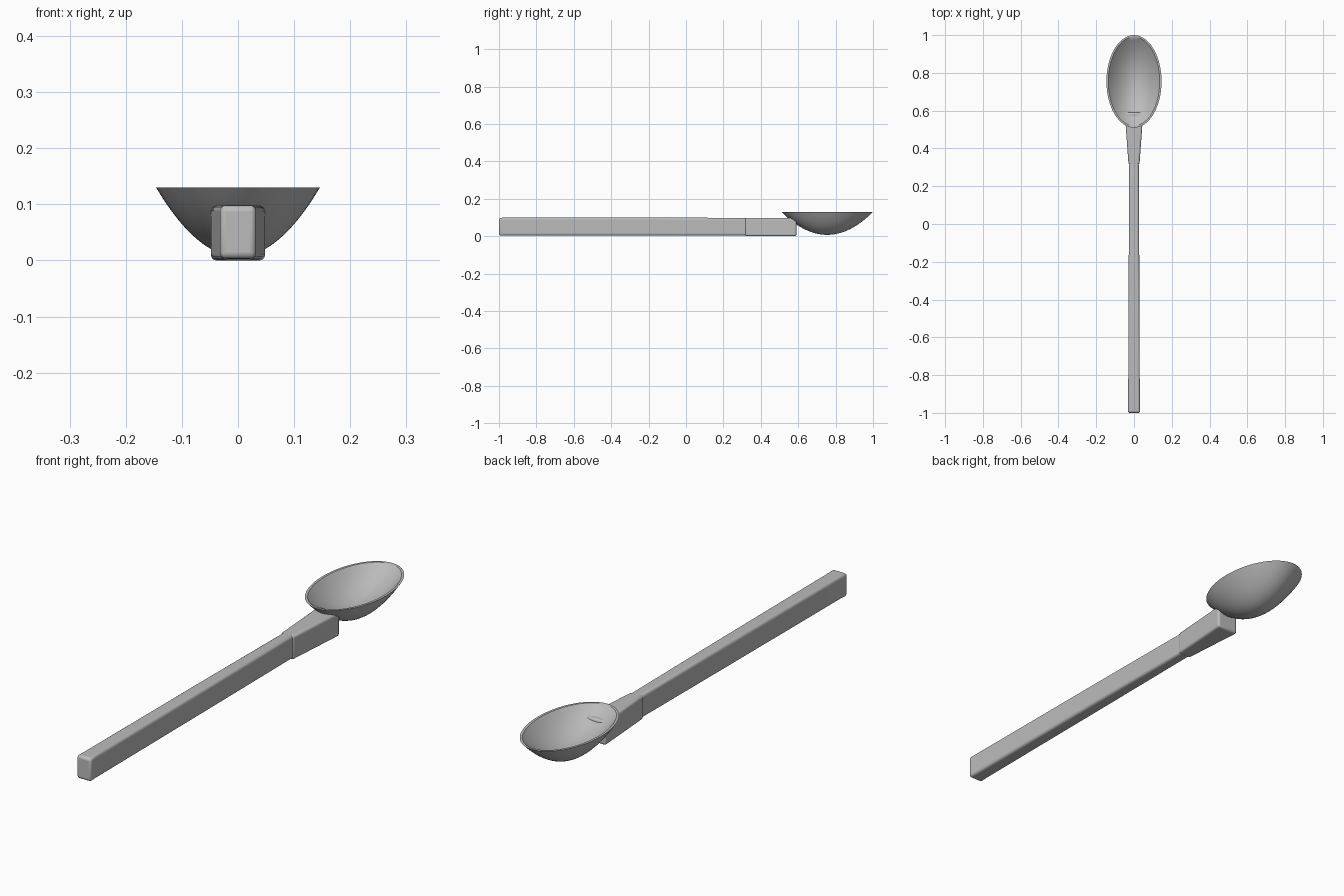
import bpy
import bmesh
import math

cube = bpy.data.objects.get("Cube")
if cube:
    bpy.data.objects.remove(cube, do_unlink=True)

GREY = (0.5, 0.5, 0.5, 1.0)
metal = bpy.data.materials.new("plain_grey")
metal.use_nodes = True
metal.diffuse_color = GREY
metal.node_tree.nodes["Principled BSDF"].inputs["Base Color"].default_value = GREY


def finish(name, bm, bevel=0.0):
    """Turn a bmesh into a shaded object, optionally with rounded edges."""
    bmesh.ops.recalc_face_normals(bm, faces=bm.faces)
    mesh = bpy.data.meshes.new(name)
    bm.to_mesh(mesh)
    bm.free()
    mesh.materials.append(metal)
    obj = bpy.data.objects.new(name, mesh)
    bpy.context.collection.objects.link(obj)
    if bevel:
        mod = obj.modifiers.new("rounded_edges", "BEVEL")
        mod.width = bevel
        mod.segments = 4
        mod.limit_method = "ANGLE"
        mod.angle_limit = math.radians(40)
    bpy.ops.object.select_all(action="DESELECT")
    obj.select_set(True)
    bpy.context.view_layer.objects.active = obj
    bpy.ops.object.shade_smooth_by_angle(angle=math.radians(35))
    return obj


def loft(name, sections, bevel):
    """Bar along y from rectangular sections (y, half width, bottom, top)."""
    bm = bmesh.new()
    rings = [[bm.verts.new(p) for p in
              ((-w, y, lo), (w, y, lo), (w, y, hi), (-w, y, hi))]
             for y, w, lo, hi in sections]
    for a, b in zip(rings, rings[1:]):
        for i in range(4):
            j = (i + 1) % 4
            bm.faces.new((a[i], a[j], b[j], b[i]))
    bm.faces.new(rings[0])
    bm.faces.new(rings[-1])
    return finish(name, bm, bevel)


# Long handle, slightly thicker towards its free end
loft("handle", [(-1.0, 0.033, 0.003, 0.098), (-0.96, 0.031, 0.003, 0.099),
                (-0.2, 0.028, 0.003, 0.099), (0.34, 0.025, 0.003, 0.098)], 0.011)

# Flared neck joining the handle to the bowl
loft("neck", [(0.315, 0.029, 0.0, 0.098), (0.59, 0.049, 0.0, 0.098)], 0.01)

# Oval bowl: outer shell, flat rim and shallower inner hollow
CENTRE_Y, HALF_W, HALF_L, RIM_Z = 0.755, 0.146, 0.245, 0.13
SIDES, STEPS = 64, 14


def bowl_rings(bm, inset, bottom):
    """Parabolic oval cup, returned as rings from the rim downwards."""
    rings = []
    for k in range(STEPS, 0, -1):
        r = k / STEPS
        z = bottom + (RIM_Z - bottom) * r * r
        ring = []
        for i in range(SIDES):
            a = math.tau * i / SIDES
            ring.append(bm.verts.new(((HALF_W - inset) * r * math.cos(a),
                                      CENTRE_Y + (HALF_L - inset) * r * math.sin(a), z)))
        rings.append(ring)
    return rings, bm.verts.new((0, CENTRE_Y, bottom))


bm = bmesh.new()
outer, outer_tip = bowl_rings(bm, 0.0, 0.007)
inner, inner_tip = bowl_rings(bm, 0.01, 0.045)
strips = list(zip(outer, outer[1:])) + list(zip(inner, inner[1:])) + [(outer[0], inner[0])]
for a, b in strips:
    for i in range(SIDES):
        j = (i + 1) % SIDES
        bm.faces.new((a[i], a[j], b[j], b[i]))
for ring, tip in ((outer[-1], outer_tip), (inner[-1], inner_tip)):
    for i in range(SIDES):
        bm.faces.new((ring[i], ring[(i + 1) % SIDES], tip))
finish("bowl", bm)
